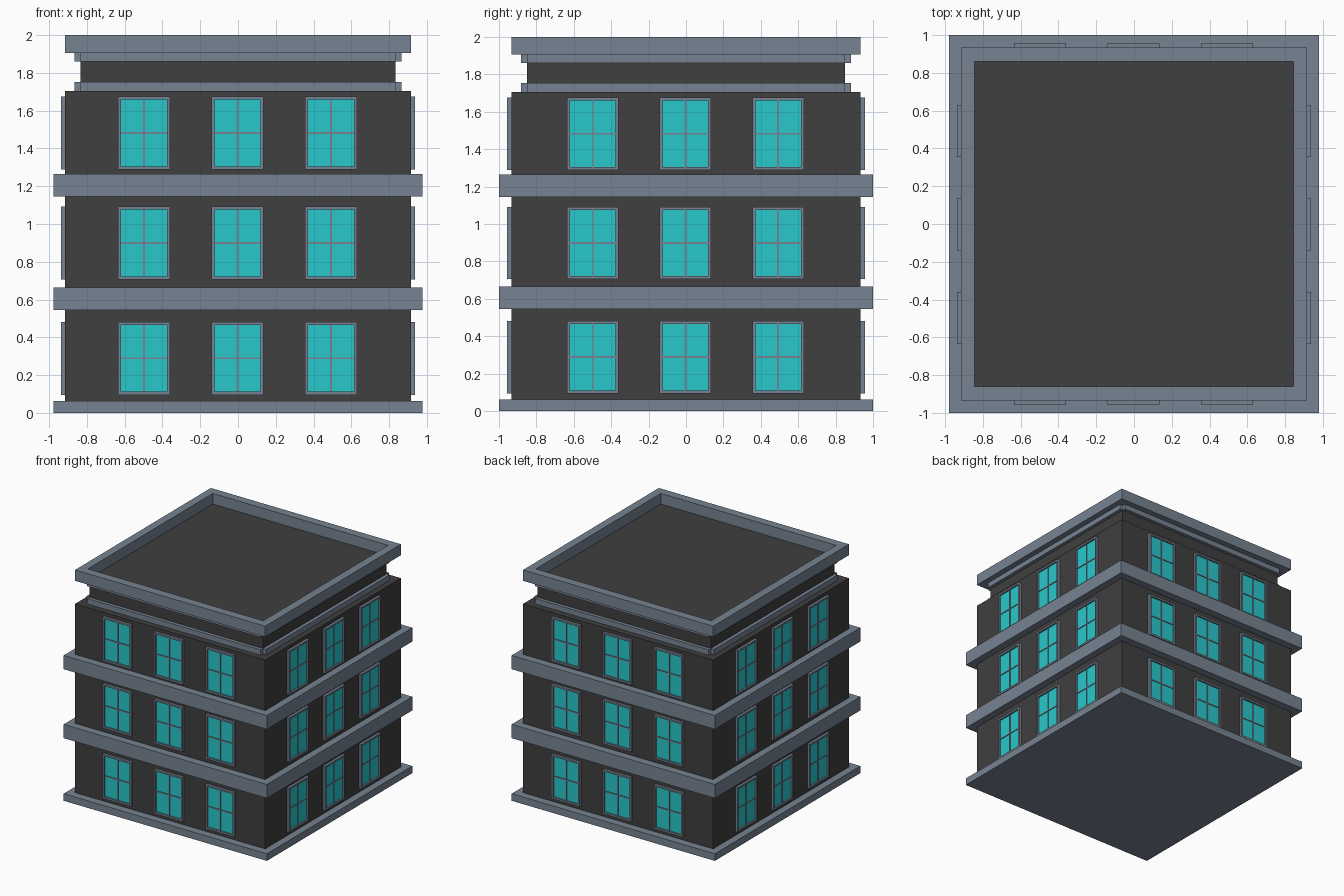
import bpy, bmesh
from mathutils import Matrix, Vector

if "Cube" in bpy.data.objects:
    bpy.data.objects.remove(bpy.data.objects["Cube"])


def material(name, rgb):
    m = bpy.data.materials.new(name)
    m.diffuse_color = (*rgb, 1)
    m.use_nodes = True
    m.node_tree.nodes["Principled BSDF"].inputs["Base Color"].default_value = m.diffuse_color
    return m


SLATE = material("slate", (0.184, 0.23, 0.287))
WALL = material("dark_wall", (0.05, 0.05, 0.05))
GLASS = material("cyan_glass", (0.021, 0.578, 0.604))


def add_box(bm, lo, hi):
    lo, hi = Vector(lo), Vector(hi)
    bmesh.ops.create_cube(bm, size=1, matrix=Matrix.Translation((lo + hi) / 2)
                          @ Matrix.Diagonal((*(hi - lo), 1)))


def make(name, boxes, mat, matrix=Matrix()):
    bm = bmesh.new()
    for lo, hi in boxes:
        add_box(bm, lo, hi)
    me = bpy.data.meshes.new(name)
    bm.to_mesh(me)
    bm.free()
    me.materials.append(mat)
    ob = bpy.data.objects.new(name, me)
    ob.matrix_world = matrix
    bpy.context.collection.objects.link(ob)
    return ob


def block(x, y, z0, z1):
    return ((-x, -y, z0), (x, y, z1))


# Walls and projecting floor slabs
BX, BY = 0.915, 0.933
FLOORS = [(0.06, 0.545), (0.665, 1.145), (1.265, 1.705)]
for i, (z0, z1) in enumerate(FLOORS):
    make(f"storey_{i + 1}", [block(BX, BY, z0, z1)], WALL)
for name, z0, z1 in [("base_slab", 0, 0.062), ("lower_band", 0.545, 0.665),
                     ("upper_band", 1.145, 1.265)]:
    make(name, [block(0.978, 1.0, z0, z1)], SLATE)

# Recessed neck with trim strips that stop short at the corners
NX, NY = 0.835, 0.85
make("attic_neck", [block(NX, NY, 1.705, 1.905)], WALL)
for name, z0, z1 in [("neck_lower_trim", 1.705, 1.752), ("neck_upper_trim", 1.86, 1.905)]:
    strips = []
    for s in (-1, 1):
        ya, yb = sorted((s * NY, s * (NY + 0.03)))
        xa, xb = sorted((s * NX, s * (NX + 0.03)))
        strips += [((-NX, ya, z0), (NX, yb, z1)), ((xa, -NY, z0), (xb, NY, z1))]
    make(name, strips, SLATE)

# Roof deck and hollow parapet ring
make("roof_deck", [block(0.844, 0.859, 1.905, 1.908)], WALL)
bm = bmesh.new()
rings = []
for x, y, z in [(BX, BY, 1.905), (BX, BY, 2), (0.844, 0.859, 2), (0.844, 0.859, 1.905)]:
    rings.append([bm.verts.new((sx * x, sy * y, z))
                  for sx, sy in [(-1, -1), (1, -1), (1, 1), (-1, 1)]])
for a, b in zip(rings, rings[1:] + rings[:1]):
    for k in range(4):
        n = (k + 1) % 4
        bm.faces.new((a[k], a[n], b[n], b[k]))
bmesh.ops.recalc_face_normals(bm, faces=bm.faces)
me = bpy.data.meshes.new("parapet")
bm.to_mesh(me)
bm.free()
me.materials.append(SLATE)
bpy.context.collection.objects.link(bpy.data.objects.new("parapet", me))

# Windows, built facing -y around the local origin
W, H, T, D, M = 0.1375, 0.193, 0.016, 0.022, 0.005
FRAME = [((-W, -D, -H), (-W + T, 0, H)), ((W - T, -D, -H), (W, 0, H)),
         ((-W + T, -D, H - T), (W - T, 0, H)), ((-W + T, -D, -H), (W - T, 0, -H + T)),
         ((-M, -0.014, -H + T), (M, 0, H - T)), ((-W + T, -0.014, -M), (W - T, 0, M))]
PANE = [((-W + T, -0.008, -H + T), (W - T, 0, H - T))]
for side, (dist, quarter) in {"front": (BY, 0), "right": (BX, 1),
                              "back": (BY, 2), "left": (BX, 3)}.items():
    turn = Matrix.Rotation(quarter * 1.5707963, 4, 'Z')
    shift = -0.003 if quarter < 2 else 0.003
    for row, z in enumerate((0.289, 0.899, 1.482)):
        for col in range(3):
            mat = turn @ Matrix.Translation(((col - 1) * 0.495 + shift, -dist, z))
            tag = f"{side}_{row + 1}_{col + 1}"
            make("window_frame_" + tag, FRAME, SLATE, mat)
            make("window_glass_" + tag, PANE, GLASS, mat)
